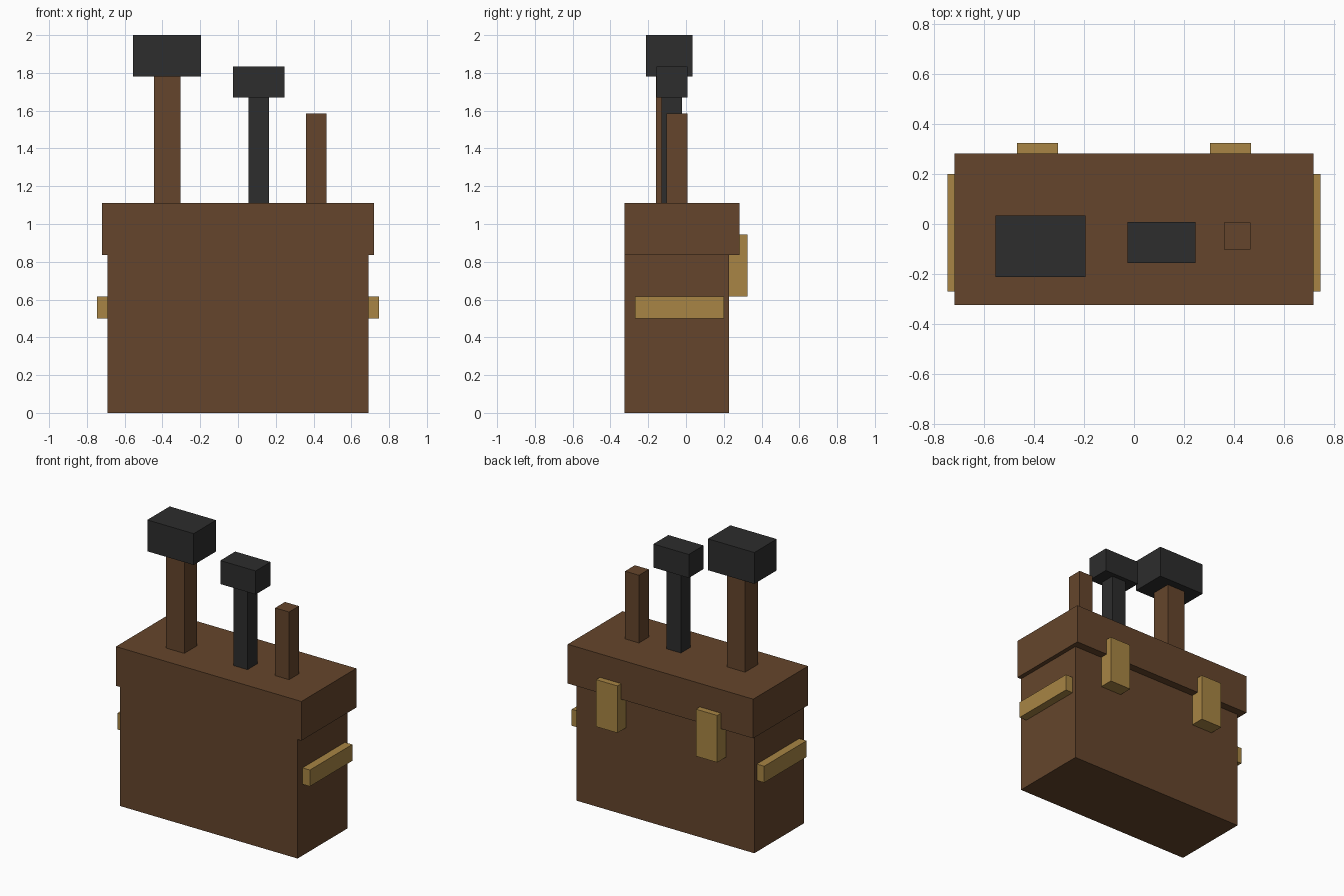
import bpy

old = bpy.data.objects.get("Cube")
if old:
    bpy.data.objects.remove(old, do_unlink=True)


def material(name, rgb):
    mat = bpy.data.materials.new(name)
    mat.use_nodes = True
    color = (*rgb, 1.0)
    mat.diffuse_color = color
    bsdf = next(n for n in mat.node_tree.nodes if n.type == 'BSDF_PRINCIPLED')
    bsdf.inputs["Base Color"].default_value = color
    return mat


brown = material("brown_leather", (0.130, 0.060, 0.025))
brass = material("brass", (0.392, 0.235, 0.058))
iron = material("dark_iron", (0.026, 0.026, 0.026))


def box(name, mat, x, y, z):
    """Box spanning the (low, high) range on each axis."""
    spans = (x, y, z)
    bpy.ops.mesh.primitive_cube_add(size=1, location=[(a + b) / 2 for a, b in spans])
    obj = bpy.context.object
    obj.name = obj.data.name = name
    for v in obj.data.vertices:
        v.co = [c * (b - a) for c, (a, b) in zip(v.co, spans)]
    obj.data.materials.append(mat)
    return obj


LID_TOP = 1.11

# Case body and the lid that overhangs its sides and back
box("case_body", brown, (-0.69, 0.69), (-0.325, 0.228), (0, 0.835))
box("case_lid", brown, (-0.72, 0.72), (-0.325, 0.283), (0.835, LID_TOP))

# Side handles and back clasps, one of each per side
for side, s in (("left", 1), ("right", -1)):
    box(f"{side}_handle", brass, sorted((s * 0.69, s * 0.747)), (-0.27, 0.2), (0.5, 0.615))
    box(f"{side}_clasp", brass, sorted((s * 0.305, s * 0.47)), (0.228, 0.325), (0.615, 0.945))

# Large mallet
box("large_mallet_handle", brown, (-0.445, -0.305), (-0.16, -0.02), (LID_TOP, 1.78))
box("large_mallet_head", iron, (-0.555, -0.195), (-0.213, 0.035), (1.78, 2.0))

# Small hammer
box("small_hammer_handle", iron, (0.055, 0.165), (-0.13, -0.022), (LID_TOP, 1.67))
box("small_hammer_head", iron, (-0.027, 0.247), (-0.157, 0.008), (1.67, 1.835))

# Plain wooden peg
box("wooden_peg", brown, (0.36, 0.468), (-0.102, 0.007), (LID_TOP, 1.585))
